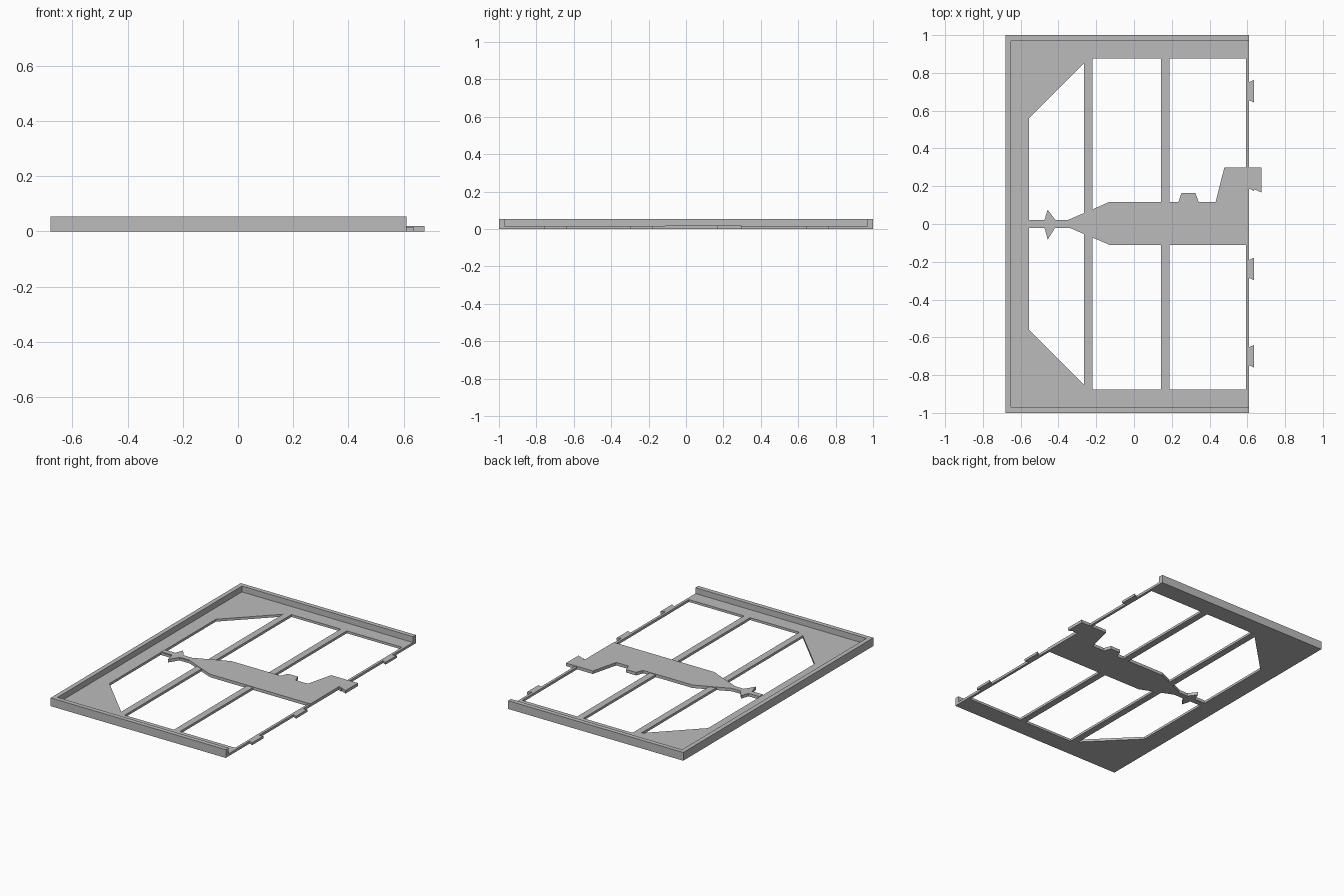
import bpy
import bmesh

cube = bpy.data.objects.get("Cube")
if cube:
    bpy.data.objects.remove(cube, do_unlink=True)

grey = bpy.data.materials.new("light grey")
grey.use_nodes = True
colour = (0.5, 0.5, 0.5, 1)
grey.diffuse_color = colour
grey.node_tree.nodes["Principled BSDF"].inputs["Base Color"].default_value = colour


def slab(name, outline, height, holes=()):
    """Flat outline with optional holes, raised from the ground to a height."""
    bm = bmesh.new()
    for loop in [outline, *holes]:
        verts = [bm.verts.new((x, y, 0)) for x, y in loop]
        for a, b in zip(verts, verts[1:] + verts[:1]):
            bm.edges.new((a, b))
    bmesh.ops.triangle_fill(bm, edges=bm.edges[:], use_beauty=True, normal=(0, 0, 1))
    raised = bmesh.ops.extrude_face_region(bm, geom=bm.faces[:])["geom"]
    top = [v for v in raised if isinstance(v, bmesh.types.BMVert)]
    bmesh.ops.translate(bm, verts=top, vec=(0, 0, height))
    bmesh.ops.recalc_face_normals(bm, faces=bm.faces[:])
    mesh = bpy.data.meshes.new(name)
    bm.to_mesh(mesh)
    bm.free()
    mesh.materials.append(grey)
    obj = bpy.data.objects.new(name, mesh)
    bpy.context.collection.objects.link(obj)
    return obj


def rect(x0, x1, y0, y1):
    return [(x0, y0), (x1, y0), (x1, y1), (x0, y1)]


BACK, FRONT = -0.68, 0.61
WALL = 0.03
PLATE = 0.016
SPINE = 0.02
INNER = 1 - WALL

# Raised rim around three sides
slab("rim", [(FRONT, -1), (BACK, -1), (BACK, 1), (FRONT, 1), (FRONT, INNER),
             (BACK + WALL, INNER), (BACK + WALL, -INNER), (FRONT, -INNER)], 0.055)

# Base plate with six mirrored openings
windows = [
    [(-0.555, SPINE), (-0.265, SPINE), (-0.265, 0.85), (-0.555, 0.56)],
    rect(-0.22, 0.142, SPINE, 0.877),
    rect(0.187, 0.593, SPINE, 0.877),
]
windows += [[(x, -y) for x, y in w] for w in windows]
slab("base_plate", rect(BACK + WALL, FRONT, -INNER, INNER), PLATE, windows)

# Aircraft silhouette: nose propeller, body, canopy and tail fin
slab("aircraft_silhouette", [
    (-0.555, 0.02), (-0.475, 0.02), (-0.457, 0.075), (-0.415, 0.02), (-0.352, 0.02),
    (-0.13, 0.117), (0.235, 0.117), (0.252, 0.165), (0.325, 0.165), (0.342, 0.117),
    (0.432, 0.117), (0.478, 0.298), (0.675, 0.298), (0.675, 0.167), (FRONT, 0.195),
    (FRONT, -0.11), (-0.13, -0.11), (-0.352, -0.016), (-0.415, -0.016),
    (-0.457, -0.083), (-0.475, -0.016), (-0.555, -0.016)], 0.02)

# Dovetail tabs along the open edge
for i, y in enumerate((-0.7, -0.238, 0.235, 0.703)):
    slab(f"dovetail_tab_{i + 1}", [(FRONT, y - 0.048), (0.636, y - 0.06),
                                   (0.636, y + 0.06), (FRONT, y + 0.048)], PLATE)
